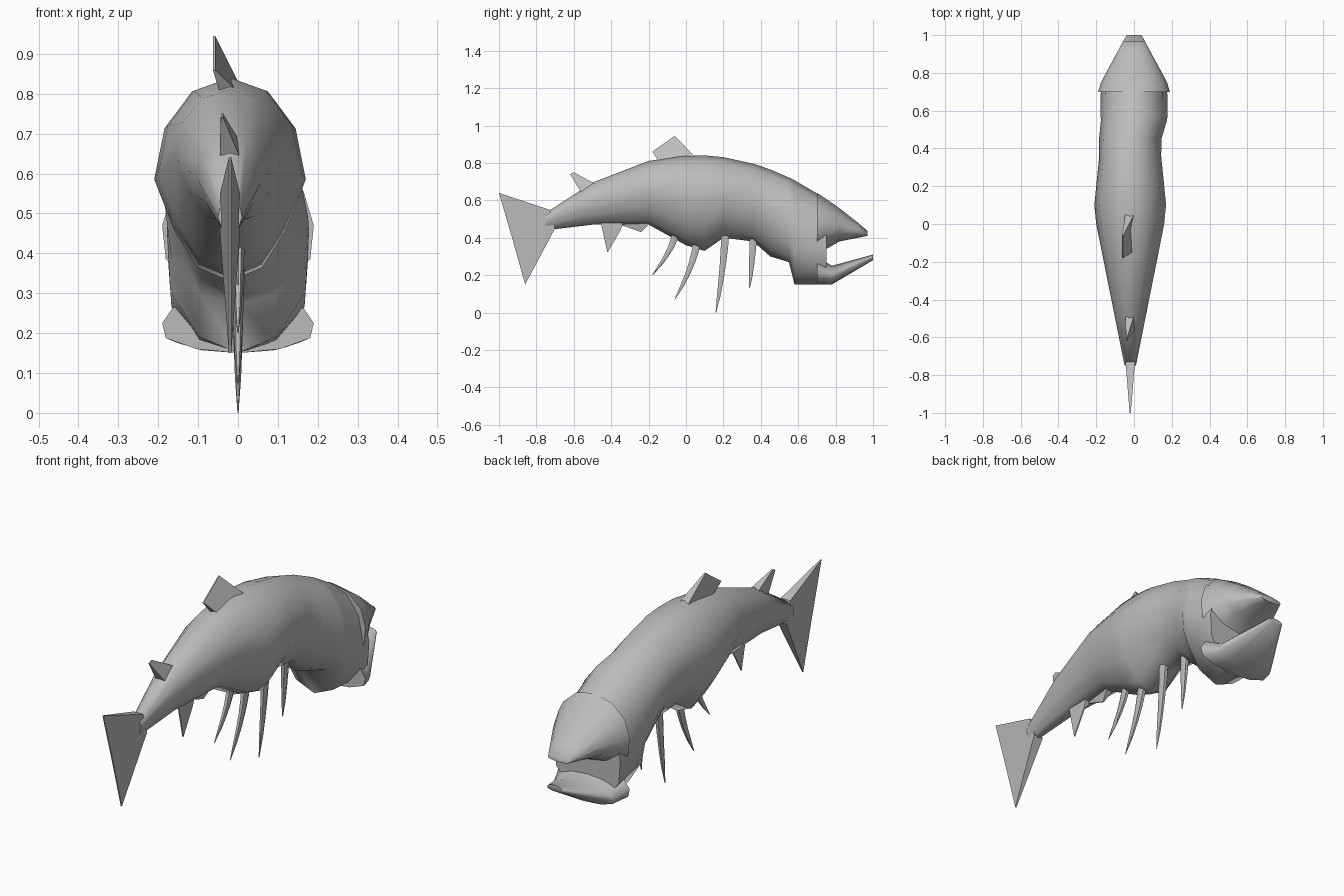
import bpy, bmesh, math
from mathutils import Vector

cube = bpy.data.objects.get("Cube")
if cube:
    bpy.data.objects.remove(cube)

colour = (0.5, 0.5, 0.5, 1)
grey = bpy.data.materials.new("plain grey")
grey.use_nodes = True
grey.diffuse_color = colour
grey.node_tree.nodes["Principled BSDF"].inputs["Base Color"].default_value = colour


def make_object(name, bm, smooth_angle):
    """Turn a bmesh into a shaded grey object."""
    bmesh.ops.recalc_face_normals(bm, faces=bm.faces)
    mesh = bpy.data.meshes.new(name)
    bm.to_mesh(mesh)
    bm.free()
    mesh.materials.append(grey)
    part = bpy.data.objects.new(name, mesh)
    bpy.context.collection.objects.link(part)
    bpy.ops.object.select_all(action="DESELECT")
    bpy.context.view_layer.objects.active = part
    part.select_set(True)
    bpy.ops.object.shade_smooth_by_angle(angle=math.radians(smooth_angle))


def loft(name, rings):
    """Skin a list of rings of points and cap both ends."""
    bm = bmesh.new()
    loops = [[bm.verts.new(point) for point in ring] for ring in rings]
    for near, far in zip(loops, loops[1:]):
        for i in range(len(near)):
            bm.faces.new((near[i - 1], near[i], far[i], far[i - 1]))
    bm.faces.new(loops[0])
    bm.faces.new(loops[-1])
    make_object(name, bm, 60)


def back_height(y):
    """Arched line of the back."""
    return 0.84 + 0.05 * y - 0.48 * y * y


def half_width(y):
    """Tapers to the tail, narrows at the waist and closes at the snout."""
    return min(0.18 + 0.2 * y, 0.16 + 0.1 * abs(y - 0.4), 0.58 - 0.54 * y)


def section(y, bottom, top=None, sides=12):
    """Cross-section whose underside is slim on the belly and full on the head."""
    if top is None:
        top = back_height(y)
    width = half_width(y)
    middle = max(top - 1.4 * width, (top + bottom) / 2)
    centre, fullness = (0, 1.1) if y > 0.5 else (-0.02, 0.85)
    ring = []
    for i in range(sides):
        angle = math.tau * i / sides
        side, rise = math.cos(angle), math.sin(angle)
        if rise < -0.1:
            side *= fullness
        reach = top - middle if rise > 0 else middle - bottom
        ring.append((centre + side * width, y, middle + rise * reach))
    return ring


def fin(name, edge, root, lean=-0.02):
    """Blade with a thin outer edge and a thick root, both given as y and z."""
    outline = [(lean, 0.003, *p) for p in edge] + [(-0.02, 0.025, *p) for p in root]
    bm = bmesh.new()
    right, left = [[bm.verts.new((x + side * thick, y, z)) for x, thick, y, z in outline]
                   for side in (-1, 1)]
    bm.faces.new(right)
    bm.faces.new(left)
    for i in range(len(outline)):
        bm.faces.new((right[i - 1], right[i], left[i], left[i - 1]))
    make_object(name, bm, 40)


def spine(name, base, tip, steps=5):
    """Spike that curves backwards as it tapers to the tip."""
    base, tip = Vector(base), Vector(tip)
    rings = []
    for k in range(steps + 1):
        t = k / steps
        y = base.x + (tip.x - base.x) * t ** 1.6
        z = base.y + (tip.y - base.y) * t
        radius = 0.002 + 0.024 * (1 - t) ** 0.6
        angles = [math.tau * i / 6 for i in range(6)]
        rings.append([(0.7 * radius * math.cos(a), y + radius * math.sin(a), z)
                      for a in angles])
    loft(name, rings)


# Body from tail root to cheeks, following the line of the belly
belly = [(-0.75, 0.44), (-0.5, 0.47), (-0.2, 0.47), (0, 0.36), (0.1, 0.33), (0.2, 0.4),
         (0.36, 0.38), (0.45, 0.3), (0.55, 0.27), (0.58, 0.15), (0.75, 0.15)]
loft("body", [section(y, bottom) for y, bottom in belly])

# Jaws, held open
loft("upper_jaw", [section(y, bottom) for y, bottom in
                   [(0.7, 0.3), (0.75, 0.34), (0.82, 0.38), (0.92, 0.4), (0.97, 0.41)]])
loft("lower_jaw", [section(y, bottom, top) for y, bottom, top in
                   [(0.7, 0.15, 0.3), (0.78, 0.15, 0.25), (1, 0.28, 0.31)]])

# Fins
fin("tail_fin", [(-1, 0.64), (-0.93, 0.4), (-0.86, 0.15)], [(-0.7, 0.45), (-0.73, 0.55)])
fin("back_fin", [(-0.18, 0.86), (-0.06, 0.945)], [(0.06, 0.82), (-0.14, 0.8)], -0.06)
fin("small_back_fin", [(-0.62, 0.74), (-0.6, 0.75)], [(-0.47, 0.68), (-0.56, 0.64)], -0.04)
fin("rear_belly_fin", [(-0.46, 0.5), (-0.42, 0.32), (-0.35, 0.44)], [(-0.33, 0.5)], 0)
fin("middle_belly_fin", [(-0.38, 0.48), (-0.24, 0.43)], [(-0.17, 0.5)])

# Row of belly spines
spine("first_spine", (-0.05, 0.45), (-0.18, 0.2))
spine("second_spine", (0.06, 0.4), (-0.06, 0.07))
spine("third_spine", (0.21, 0.45), (0.16, 0))
spine("fourth_spine", (0.36, 0.45), (0.34, 0.13))
